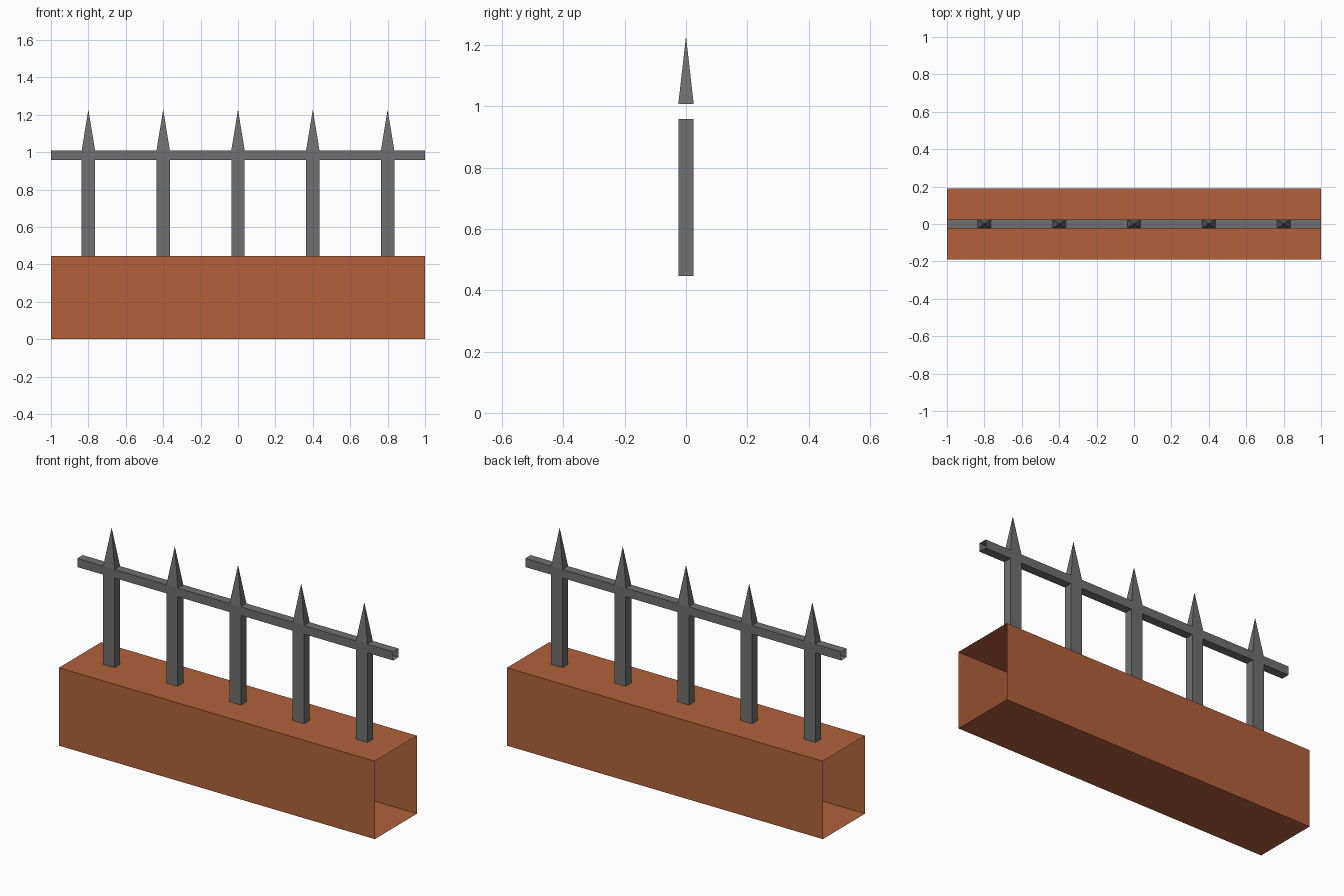
import bpy, bmesh

if "Cube" in bpy.data.objects:
    bpy.data.objects.remove(bpy.data.objects["Cube"])

# Main measurements
LEN = 1.0                        # half length
WALL_Y, WALL_Z = 0.191, 0.446    # wall half depth, height
BAR_X, BAR_Y = 0.036, 0.025      # bar half width, half depth
RAIL_LO, RAIL_HI, TIP = 0.959, 1.008, 1.228
POSTS = [-0.8, -0.4, 0.0, 0.4, 0.8]


def material(name, rgb):
    m = bpy.data.materials.new(name)
    m.diffuse_color = (*rgb, 1)
    m.use_nodes = True
    m.node_tree.nodes["Principled BSDF"].inputs["Base Color"].default_value = m.diffuse_color
    return m


brick = material("brick red", (0.445, 0.12, 0.044))
iron = material("iron grey", (0.162, 0.162, 0.162))


def finish(name, bm, mat):
    bmesh.ops.remove_doubles(bm, verts=bm.verts, dist=1e-5)
    bmesh.ops.recalc_face_normals(bm, faces=bm.faces)
    me = bpy.data.meshes.new(name)
    bm.to_mesh(me)
    bm.free()
    me.materials.append(mat)
    bpy.context.collection.objects.link(bpy.data.objects.new(name, me))


def quad(bm, *pts):
    bm.faces.new([bm.verts.new(p) for p in pts])


def tube_x(bm, x0, x1, hy, z0, z1, caps=True):
    """Open-ended box along x; caps adds its top and bottom faces."""
    for y in (-hy, hy):
        quad(bm, (x0, y, z0), (x1, y, z0), (x1, y, z1), (x0, y, z1))
    if caps:
        for z in (z0, z1):
            quad(bm, (x0, -hy, z), (x1, -hy, z), (x1, hy, z), (x0, hy, z))


# Low wall, open at both ends
bm = bmesh.new()
tube_x(bm, -LEN, LEN, WALL_Y, 0, WALL_Z)
finish("low_wall", bm, brick)

# Railing: rail, posts and spikes joined flush as one hollow piece
bm = bmesh.new()
xs = [-LEN] + [p + s * BAR_X for p in POSTS for s in (-1, 1)] + [LEN]
for i, (a, b) in enumerate(zip(xs, xs[1:])):
    tube_x(bm, a, b, BAR_Y, RAIL_LO, RAIL_HI, caps=i % 2 == 0)
for p in POSTS:
    ring = [(p - BAR_X, -BAR_Y), (p + BAR_X, -BAR_Y),
            (p + BAR_X, BAR_Y), (p - BAR_X, BAR_Y)]
    for a, b in zip(ring, ring[1:] + ring[:1]):
        quad(bm, (*a, WALL_Z), (*b, WALL_Z), (*b, RAIL_LO), (*a, RAIL_LO))  # post
        quad(bm, (*a, RAIL_HI), (*b, RAIL_HI), (p, 0, TIP))                 # spike
finish("spiked_railing", bm, iron)
